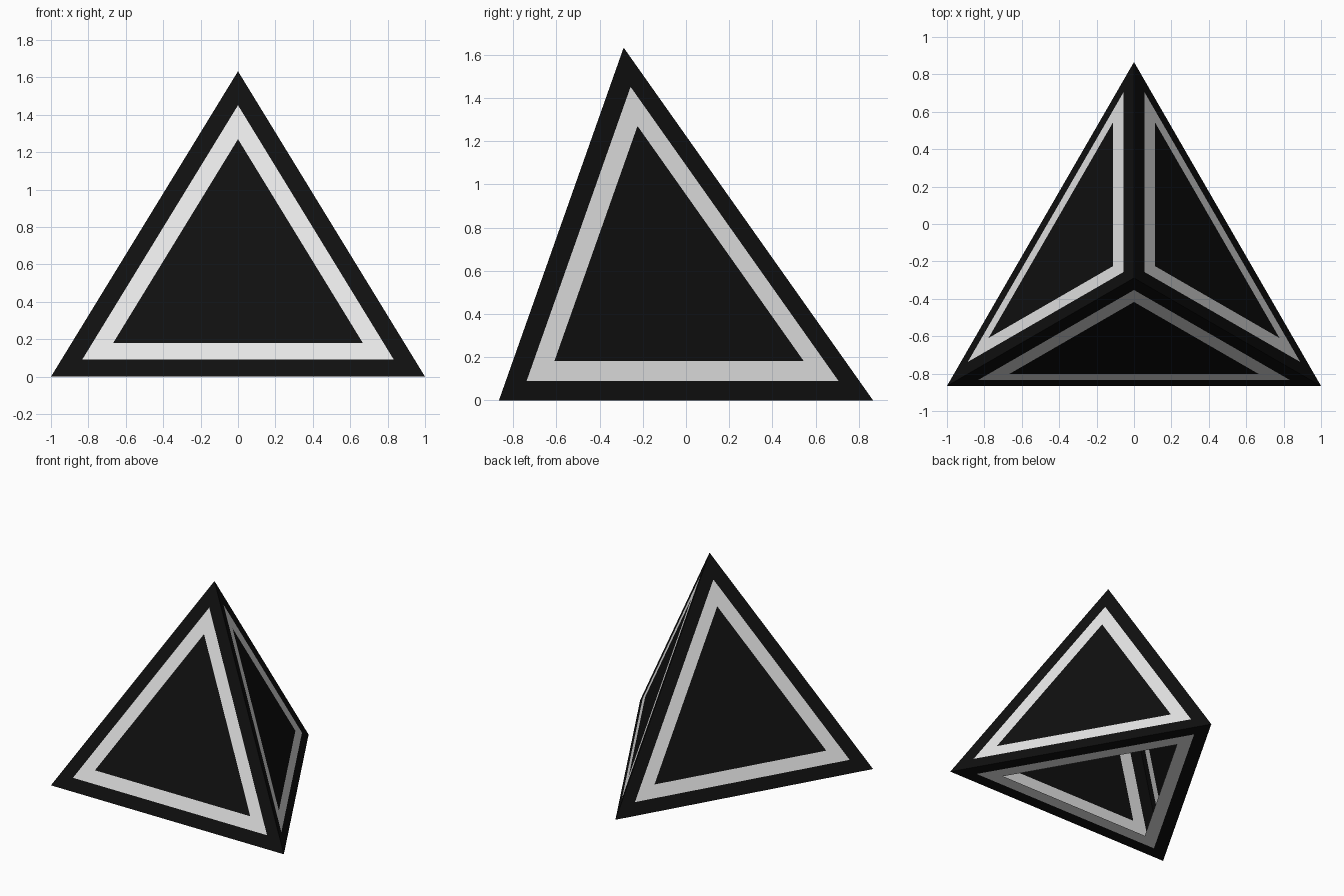
import bpy
import bmesh
from math import sqrt

cube = bpy.data.objects.get("Cube")
if cube:
    bpy.data.objects.remove(cube, do_unlink=True)


def make_material(name, value):
    mat = bpy.data.materials.new(name)
    mat.use_nodes = True
    colour = (value, value, value, 1)
    mat.diffuse_color = colour
    mat.node_tree.nodes["Principled BSDF"].inputs["Base Color"].default_value = colour
    return mat


BLACK, WHITE = 0, 1
EDGE = 2.0
HALF_DEPTH = EDGE * sqrt(3) / 4
HEIGHT = EDGE * sqrt(2 / 3)
BAND = EDGE * sqrt(3) / 6 / 6      # one sixth of a face's inradius

# Regular tetrahedron standing on one face
bm = bmesh.new()
left = bm.verts.new((EDGE / 2, -HALF_DEPTH, 0))
right = bm.verts.new((-EDGE / 2, -HALF_DEPTH, 0))
back = bm.verts.new((0, HALF_DEPTH, 0))
apex = bm.verts.new((0, -HALF_DEPTH / 3, HEIGHT))
base = bm.faces.new((right, back, left))
sides = [bm.faces.new((a, b, apex)) for a, b in ((right, left), (left, back), (back, right))]
panels = [base] + sides
bm.normal_update()

# Two insets per face: black border, then white band around a black panel
for colour in (BLACK, WHITE):
    ring = bmesh.ops.inset_individual(bm, faces=panels, thickness=BAND, use_even_offset=True)
    for face in ring["faces"]:
        face.material_index = colour
for face in panels:
    face.material_index = BLACK

# The underside is open inside its white band
bmesh.ops.delete(bm, geom=[base], context="FACES")

mesh = bpy.data.meshes.new("pyramid_shell")
bm.to_mesh(mesh)
bm.free()
mesh.materials.append(make_material("black", 0.005))
mesh.materials.append(make_material("white", 0.8))
shell = bpy.data.objects.new("pyramid_shell", mesh)
bpy.context.collection.objects.link(shell)
